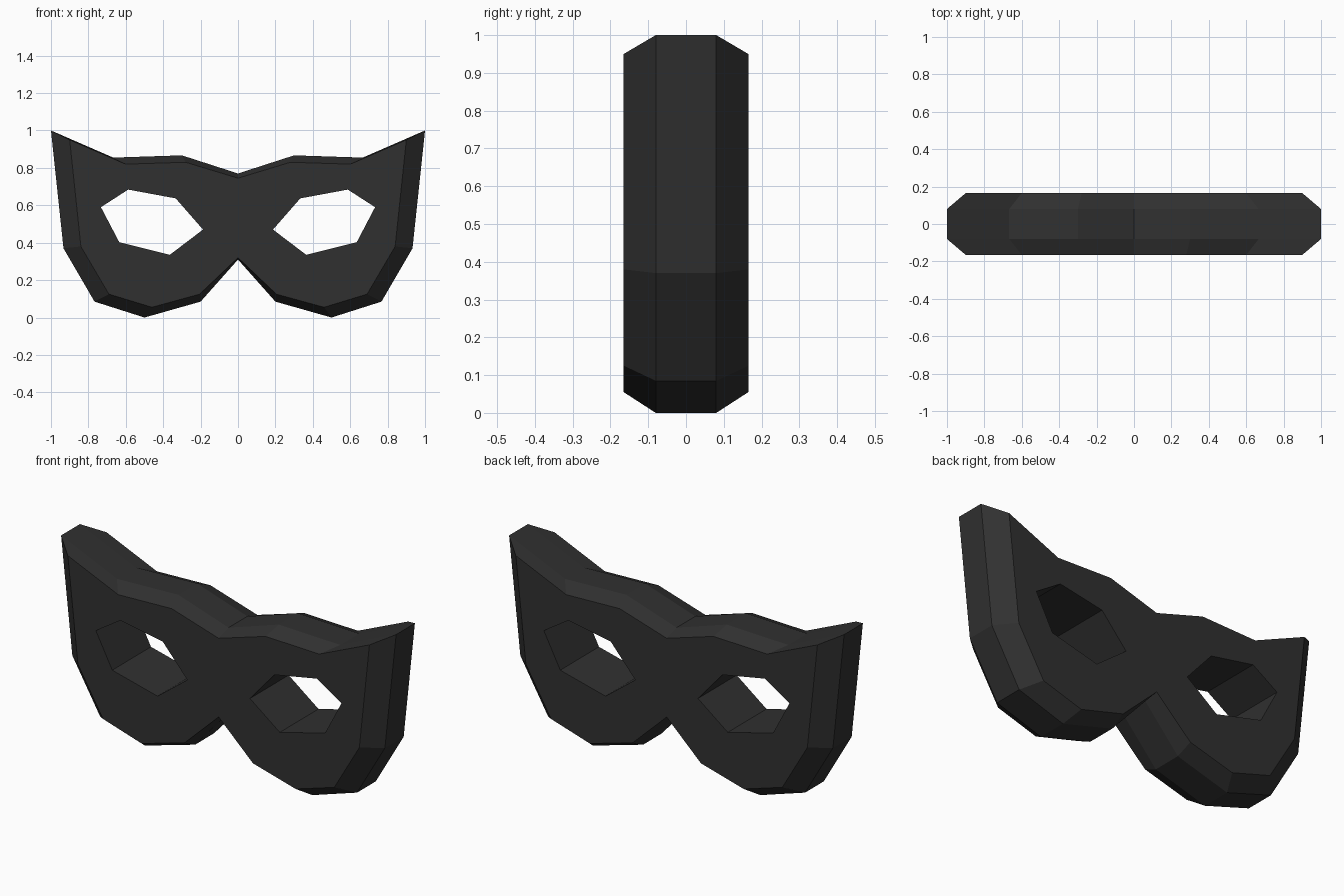
import bpy
import bmesh

cube = bpy.data.objects.get("Cube")
if cube:
    bpy.data.objects.remove(cube, do_unlink=True)

# Left half outlines (x, z), from top centre around to bottom centre
RIM = [(0, 0.77), (0.3, 0.867), (0.667, 0.855), (1, 1), (0.933, 0.37),
       (0.767, 0.085), (0.5, 0), (0.2, 0.085), (0, 0.31)]
FACE = [(0, 0.745), (0.28, 0.83), (0.6, 0.82), (0.9, 0.95), (0.84, 0.38),
        (0.69, 0.125), (0.455, 0.055), (0.205, 0.125), (0, 0.32)]
FACE[6] = (0.46, 0.055)
EYE = [(0.187, 0.47), (0.333, 0.637), (0.587, 0.684), (0.733, 0.59),
       (0.635, 0.403), (0.365, 0.335)]
RIM_Y, FACE_Y = 0.08, 0.165


def make_material(name, colour):
    mat = bpy.data.materials.new(name)
    mat.use_nodes = True
    mat.diffuse_color = colour
    mat.node_tree.nodes["Principled BSDF"].inputs["Base Color"].default_value = colour
    return mat


def add_ring(bm, outline, y):
    return [bm.verts.new((x, y, z)) for x, z in outline]


def join_rings(bm, a, b, closed):
    n = len(a)
    for i in range(n if closed else n - 1):
        j = (i + 1) % n
        bm.faces.new((a[i], a[j], b[j], b[i]))


def ring_edges(bm, ring):
    pairs = zip(ring, ring[1:] + ring[:1])
    return [bm.edges.get(p) or bm.edges.new(p) for p in pairs]


bm = bmesh.new()

# Bevelled outer rim
rings = [add_ring(bm, FACE, -FACE_Y), add_ring(bm, RIM, -RIM_Y),
         add_ring(bm, RIM, RIM_Y), add_ring(bm, FACE, FACE_Y)]
for a, b in zip(rings, rings[1:]):
    join_rings(bm, a, b, False)

# Eye hole walls
eyes = [add_ring(bm, EYE, -FACE_Y), add_ring(bm, EYE, FACE_Y)]
join_rings(bm, eyes[0], eyes[1], True)

# Flat front and back around the eye hole
for outer, eye in ((rings[0], eyes[0]), (rings[3], eyes[1])):
    bmesh.ops.triangle_fill(bm, use_beauty=True,
                            edges=ring_edges(bm, outer) + ring_edges(bm, eye))

bmesh.ops.recalc_face_normals(bm, faces=bm.faces[:])
# Make sure the front panel faces forward
front = [f for f in bm.faces if all(v.co.y < -RIM_Y - 0.01 for v in f.verts)]
if sum(f.normal.y * f.calc_area() for f in front) > 0:
    bmesh.ops.reverse_faces(bm, faces=bm.faces[:])

mesh = bpy.data.meshes.new("mask")
bm.to_mesh(mesh)
bm.free()
mesh.materials.append(make_material("charcoal black", (0.03, 0.03, 0.03, 1)))

# Mirror to the right half
mask = bpy.data.objects.new("mask", mesh)
bpy.context.collection.objects.link(mask)
mirror = mask.modifiers.new("mirror", 'MIRROR')
mirror.use_clip = True
mirror.merge_threshold = 0.001
